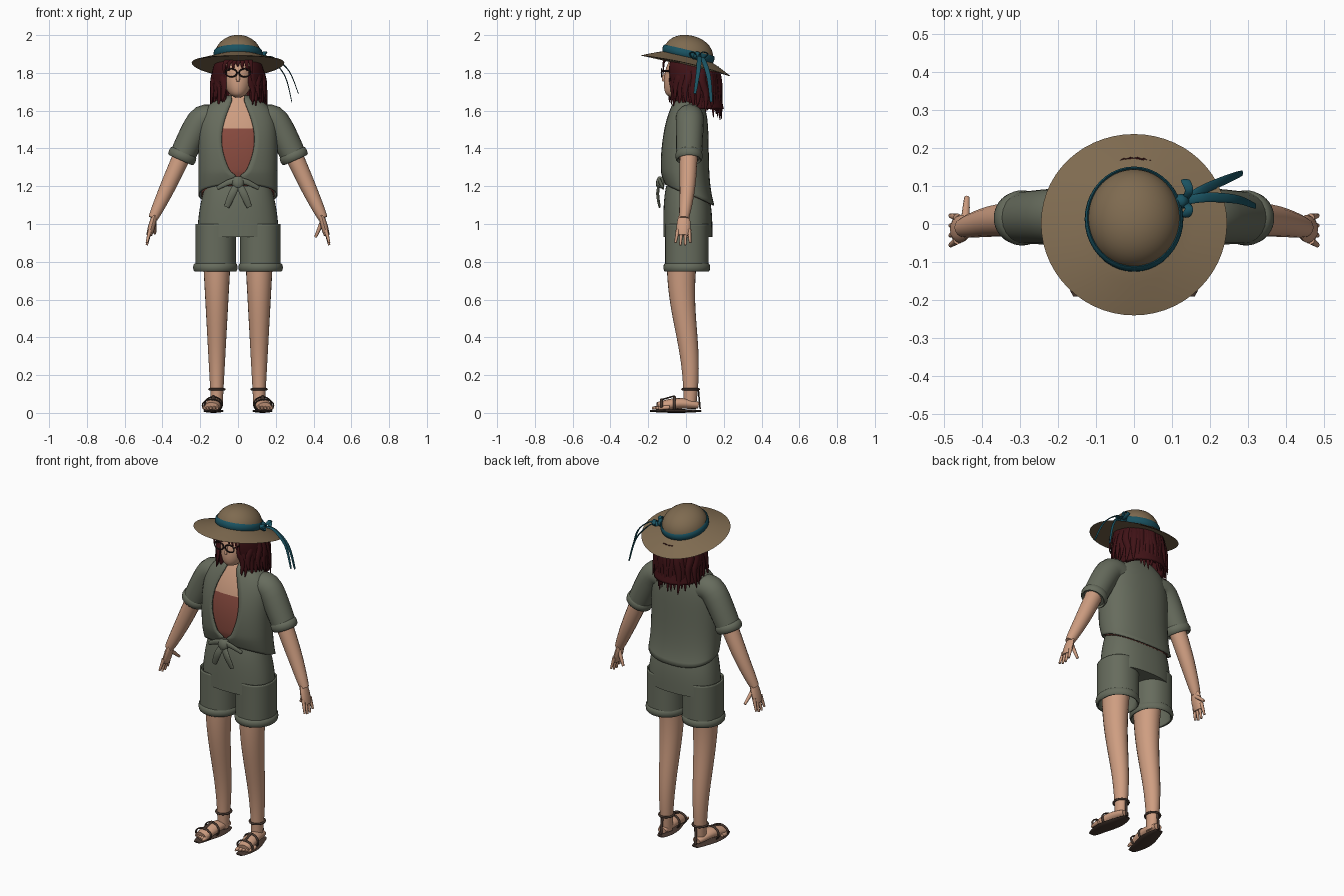
import bpy, bmesh, random
from math import sin, cos, pi, asin, radians, copysign
from mathutils import Vector, Matrix

random.seed(4)
if "Cube" in bpy.data.objects:
    bpy.data.objects.remove(bpy.data.objects["Cube"])

ACROSS, DEEP, UP = Vector((1, 0, 0)), Vector((0, 1, 0)), Vector((0, 0, 1))
parts = []


def material(name, *rgb):
    mat = bpy.data.materials.new(name)
    mat.use_nodes = True
    mat.diffuse_color = (*rgb, 1)
    mat.node_tree.nodes["Principled BSDF"].inputs["Base Color"].default_value = (*rgb, 1)
    return mat


SKIN = material("skin", .62, .34, .22)
CLOTH = material("sage cloth", .135, .15, .11)
TANK = material("rust top", .25, .07, .05)
STRAW = material("straw", .21, .145, .08)
TEAL = material("teal ribbon", .01, .085, .12)
HAIR = material("dark red hair", .05, .006, .008)
LEATHER = material("brown leather", .065, .04, .03)
FRAME = material("dark frame", .02, .01, .01)


def build(name, rings, mats, around=True, cap=True, loop=False, rule=None, thick=0):
    """Skin a list of equal rings of points into a mesh object."""
    bm = bmesh.new()
    rows = [[bm.verts.new(point) for point in ring] for ring in rings]
    count = len(rows[0])
    pairs = list(zip(rows, rows[1:])) + ([(rows[-1], rows[0])] if loop else [])
    for low, high in pairs:
        for j in range(count if around else count - 1):
            k = (j + 1) % count
            bm.faces.new((low[j], low[k], high[k], high[j]))
    if cap and around and not loop:
        bm.faces.new(rows[0])
        bm.faces.new(rows[-1])
    bmesh.ops.recalc_face_normals(bm, faces=bm.faces)
    mesh = bpy.data.meshes.new(name)
    bm.to_mesh(mesh)
    bm.free()
    for mat in mats:
        mesh.materials.append(mat)
    if rule:
        for face in mesh.polygons:
            face.material_index = rule(face.center)
    ob = bpy.data.objects.new(name, mesh)
    bpy.context.collection.objects.link(ob)
    if thick:
        ob.modifiers.new("thickness", "SOLIDIFY").thickness = thick
    parts.append(ob)


def smooth(points, steps=5):
    """Catmull-Rom curve through the points."""
    pts = [Vector(p) for p in points]
    pts = [pts[0], *pts, pts[-1]]
    curve = []
    for a, b, c, d in zip(pts, pts[1:], pts[2:], pts[3:]):
        for t in [s / steps for s in range(steps)]:
            bend = 2 * a - 5 * b + 4 * c - d + t * (3 * (b - c) + d - a)
            curve.append(b + t / 2 * (c - a + t * bend))
    return curve + [pts[-1]]


def sweep(name, points, mat, start, end, bulge=0, flat=1, wide=DEEP, closed=False, sides=12):
    """Tapered tube along points; wide is the broad direction of a flattened one."""
    path = points if closed else smooth(points)
    last, rings = len(path) - 1, []
    for i, point in enumerate(path):
        before = path[i - 1] if i or closed else point
        after = path[(i + 1) % len(path)] if i < last or closed else point
        along = (after - before).normalized()
        side = (wide - along * wide.dot(along)).normalized()
        depth = along.cross(side) * flat
        t = i / last
        r = start + (end - start) * t + bulge * sin(pi * t)
        turns = [2 * pi * j / sides for j in range(sides)]
        rings.append([point + r * (side * cos(a) + depth * sin(a)) for a in turns])
    build(name, rings, [mat], loop=closed)


def hoop(name, center, a, b, r, mat, axis=UP, flat=1):
    """Elliptical ring around an axis, flattened radially."""
    turn = UP.rotation_difference(axis)
    angles = [2 * pi * i / 40 for i in range(40)]
    path = [Vector(center) + turn @ Vector((a * cos(q), b * sin(q), 0)) for q in angles]
    sweep(name, path, mat, r, r, flat=flat, wide=axis, closed=True, sides=8)


def shell(name, low, high, section, mats, x=0, power=1, slit=None, hem=0, sides=40, rows=24, **options):
    """Level sections from low to high; section(t) gives half width, front y and back y."""
    rings = []
    for t in [i / rows for i in range(rows + 1)]:
        z = low + (high - low) * t
        width, front, back = section(t)
        gap = asin((slit(t) / width) ** (1 / power)) if slit else 0
        ring = []
        for j in range(sides + 1 if slit else sides):
            a = gap + 2 * (pi - gap) * j / sides
            u, v = (copysign(abs(w) ** power, w) for w in (sin(a), cos(a)))
            lift = max(0, hem - z) * .3 * (1 + cos(a))
            ring.append((x + width * u, (front + back) / 2 - (back - front) / 2 * v, z + lift))
        rings.append(ring)
    build(name, rings, mats, around=not slit, **options)


# Shirt, open down the front, over the torso and tank top
def shirt_section(t, inset=0):
    front = -.11 - .03 * sin(pi * t) + .06 * t**4
    back = .12 + .03 * (1 - t)**6 - .05 * t**8
    return .21 - .14 * t**10 - inset, front + inset, back - inset


def shirt_gap(t):
    return .005 + .03 * t + .065 * max(0, sin(pi * (t - .2) / .75))


shell("shirt", 1.1, 1.68, shirt_section, [CLOTH], power=.85, slit=shirt_gap, hem=1.28, thick=.008)
shell("torso", 1.1, 1.68, lambda t: shirt_section(t, .016), [TANK, SKIN], power=.85, hem=1.28,
      rule=lambda c: int(c.z > 1.5), rows=40)

# Shorts seat
shell("shorts_hips", .93, 1.2, lambda t: (.215 - .04 * t**2, .015 * t**4 - .12, .14 - .035 * t**3), [CLOTH], power=.85)

# Knot at the waist
sweep("shirt_knot", [(0, -.13, 1.25), (0, -.14, 1.19)], CLOTH, .02, .02, .014, .7, ACROSS)


def leg_section(t):
    width = .03 + .045 * t
    middle = .02 * cos(pi * t) + .008 * sin(2 * pi * t)
    return width, middle - 1.1 * width, middle + 1.1 * width


for label, s in (("left", 1), ("right", -1)):
    def tube(name, points, mat, *sizes, **options):
        sweep(f"{label}_{name}", [(s * x, y, z) for x, y, z in points], mat, *sizes, **options)

    def ring(name, x, y, z, *sizes, axis=UP, **options):
        hoop(f"{label}_{name}", (s * x, y, z), *sizes, axis=Vector((s * axis.x, axis.y, axis.z)), **options)

    # Knotted shirt end
    tube("knot_tail", [(0, -.14, 1.22), (.03, -.15, 1.16), (.06, -.14, 1.09)], CLOTH, .014, .014, .006, flat=.4, wide=ACROSS)
    tube("knot_fold", [(.11, -.12, 1.19), (.05, -.135, 1.22), (0, -.14, 1.23)], CLOTH, .01, .02, flat=.5, wide=UP)

    # Shorts leg with rolled cuff
    shell(label + "_shorts_leg", .75, 1, lambda t: (.108, -.11, .12), [CLOTH], x=s * .118, power=.9, cap=False, thick=.008)
    ring("shorts_cuff", .12, .004, .77, .109, .115, .022, CLOTH, flat=.4)

    # Leg, foot and toes
    shell(label + "_leg", .03, .85, leg_section, [SKIN], x=s * .112, sides=24)
    tube("foot", [(.115, .065, .04), (.125, -.04, .05), (.14, -.15, .03)], SKIN, .025, .038, .01, flat=.7, wide=ACROSS)
    for i in range(5):
        x, y = .11 + .017 * i, .008 * i - .18
        tube("toe", [(x, y + .06, .03), (x, y, .025)], SKIN, .01, .006, .003, wide=ACROSS, sides=8)

    # Sandal
    tube("sole", [(.115, .08, .01), (.12, 0, .01), (.14, -.1, .01), (.14, -.19, .01)], LEATHER, .02, .02, .03,
         flat=.2, wide=ACROSS)
    ring("toe_strap", .138, -.13, .04, .05, .032, .008, LEATHER, axis=DEEP, flat=.5)
    ring("foot_strap", .13, -.06, .045, .046, .04, .008, LEATHER, axis=DEEP, flat=.5)
    ring("ankle_strap", .112, .024, .125, .04, .044, .006, LEATHER)
    tube("instep_strap", [(.135, -.13, .07), (.13, -.06, .09)], LEATHER, .008, .008, flat=.5, wide=ACROSS)
    tube("heel_strap", [(.112, .065, .125), (.115, .075, .02)], LEATHER, .008, .008, flat=.5, wide=ACROSS)

    # Sleeve with rolled cuff
    tube("sleeve", [(.13, .02, 1.555), (.2, .02, 1.54), (.3, .016, 1.35)], CLOTH, .073, .067, .004, sides=20)
    ring("sleeve_cuff", .295, .016, 1.36, .067, .063, .024, CLOTH, axis=Vector((.4, 0, -.9)).normalized(), flat=.4)

    # Arm, hand and fingers
    tube("arm", [(.27, .015, 1.42), (.37, .008, 1.2), (.45, -.01, 1.03)], SKIN, .05, .025, .004, sides=16)
    tube("palm", [(.44, -.01, 1.05), (.47, -.015, .94)], SKIN, .024, .03, .01, flat=.5)
    for i in range(4):
        y = .02 * i - .043
        tube("finger", [(.465, y, .97), (.483, 1.3 * y, .9 - .006 * i * (3 - i))], SKIN, .011, .006, sides=8)
    tip = (.41, .01, .93) if s > 0 else (.44, .07, .95)
    tube("thumb", [(.445, 0, 1.01), tip], SKIN, .013, .007, wide=ACROSS, sides=8)

    # Glasses
    ring("glasses_rim", .035, -.129, 1.8, .029, .021, .004, FRAME, axis=DEEP)
    tube("glasses_temple", [(.062, -.13, 1.81), (.085, 0, 1.81)], FRAME, .004, .004, wide=UP, sides=8)


# Neck, head and face
def head_section(t):
    swell = max(.01, sin(pi * t)) ** .4
    middle = -.06 * (1 - t)**3
    return .08 * swell, middle - .105 * swell, middle + .105 * swell


sweep("neck", [(0, .02, 1.58), (0, 0, 1.74)], SKIN, .052, .044, sides=20)
shell("head", 1.67, 1.92, head_section, [SKIN])
sweep("nose", [(0, -.11, 1.8), (0, -.12, 1.755)], SKIN, .006, .008, .003, wide=ACROSS)
sweep("glasses_bridge", [(-.01, -.13, 1.8), (.01, -.13, 1.8)], FRAME, .004, .004, sides=8)


# Hair mass, hanging locks and fringe
def hair_section(t):
    swell = 1 - .35 * t**6
    middle = .065 * (1 - t)
    return .14 * swell, middle - .135 * swell, middle + .135 * swell


shell("hair", 1.61, 1.9, hair_section, [HAIR], slit=lambda t: .072, thick=.02)
LOCKS = 38
for i in range(LOCKS):
    a = radians(32) + radians(296) * i / (LOCKS - 1)
    low = 1.605 + .04 * cos(a) + random.uniform(-.02, .03)
    sway, flare = random.uniform(-.1, .1), random.uniform(.15, .28)
    lock = []
    for t in (0, .3, .6, 1):
        q, b = .14 * (.84 + flare * t**.5), a + sway * sin(2 * pi * t)
        lock.append((q * sin(b), .045 - q * cos(b), 1.83 + (low - 1.83) * t))
    sweep("hair_lock", lock, HAIR, .022, .002, .008, .6, Vector((cos(a), sin(a), 0)), sides=8)
for i in range(-3, 4):
    x = .025 * i
    sweep("fringe_lock", [(x / 2 + .02, -.1, 1.885), (x * .9, -.118, 1.855), (x, -.118, 1.835 - abs(x) / 2)],
          HAIR, .018, .004, flat=.5, wide=ACROSS, sides=8)

# Sun hat, tipped back, with a waved brim and domed crown
TILT = Matrix.Translation((0, 0, 1.845)) @ Matrix.Rotation(radians(-13), 4, "X")
steps = [i / 10 for i in range(11)]
profile = [(.245 - .123 * t, .04 * t) for t in steps]
profile += [(.122 * cos(pi / 2 * t) + .001, .05 + .105 * sin(pi / 2 * t)) for t in steps]
turns = [2 * pi * i / 56 for i in range(56)]
rings = []
for r, z in profile:
    deep = r * (1.18 - .18 * r / .245)
    wave = .08 * max(0, r - .14)
    rings.append([TILT @ Vector((r * cos(a), deep * sin(a), z + wave * cos(2 * a))) for a in turns])
build("sun_hat", rings, [STRAW], thick=.006)
hoop("hat_band", TILT @ Vector((0, 0, .057)), .123, .134, .02, TEAL, TILT.to_3x3() @ UP, .35)

# Ribbon bow and trailing ends
KNOT = (.13, .06, 1.885)
sweep("ribbon_knot", [(.12, .06, 1.91), (.13, .06, 1.87)], TEAL, .01, .01, .01)
for label, y in (("front", .02), ("back", .115)):
    sweep(label + "_ribbon_loop", [KNOT, (.145, (y + .06) / 2, 1.91), (.135, y, 1.9), (.145, (y + .06) / 2, 1.875), KNOT],
          TEAL, .008, .008, .004, .3, ACROSS, sides=8)
sweep("ribbon_end_front", [KNOT, (.19, .07, 1.88), (.27, .065, 1.81), (.32, .047, 1.69)], TEAL, .01, .007, .004, .25)
sweep("ribbon_end_back", [KNOT, (.18, .09, 1.87), (.25, .12, 1.78), (.285, .134, 1.645)], TEAL, .01, .007, .004, .25)

# Smooth shading with sharp edges kept
bpy.ops.object.select_all(action="DESELECT")
for ob in parts:
    ob.select_set(True)
bpy.context.view_layer.objects.active = parts[0]
bpy.ops.object.shade_smooth_by_angle(angle=radians(50))
